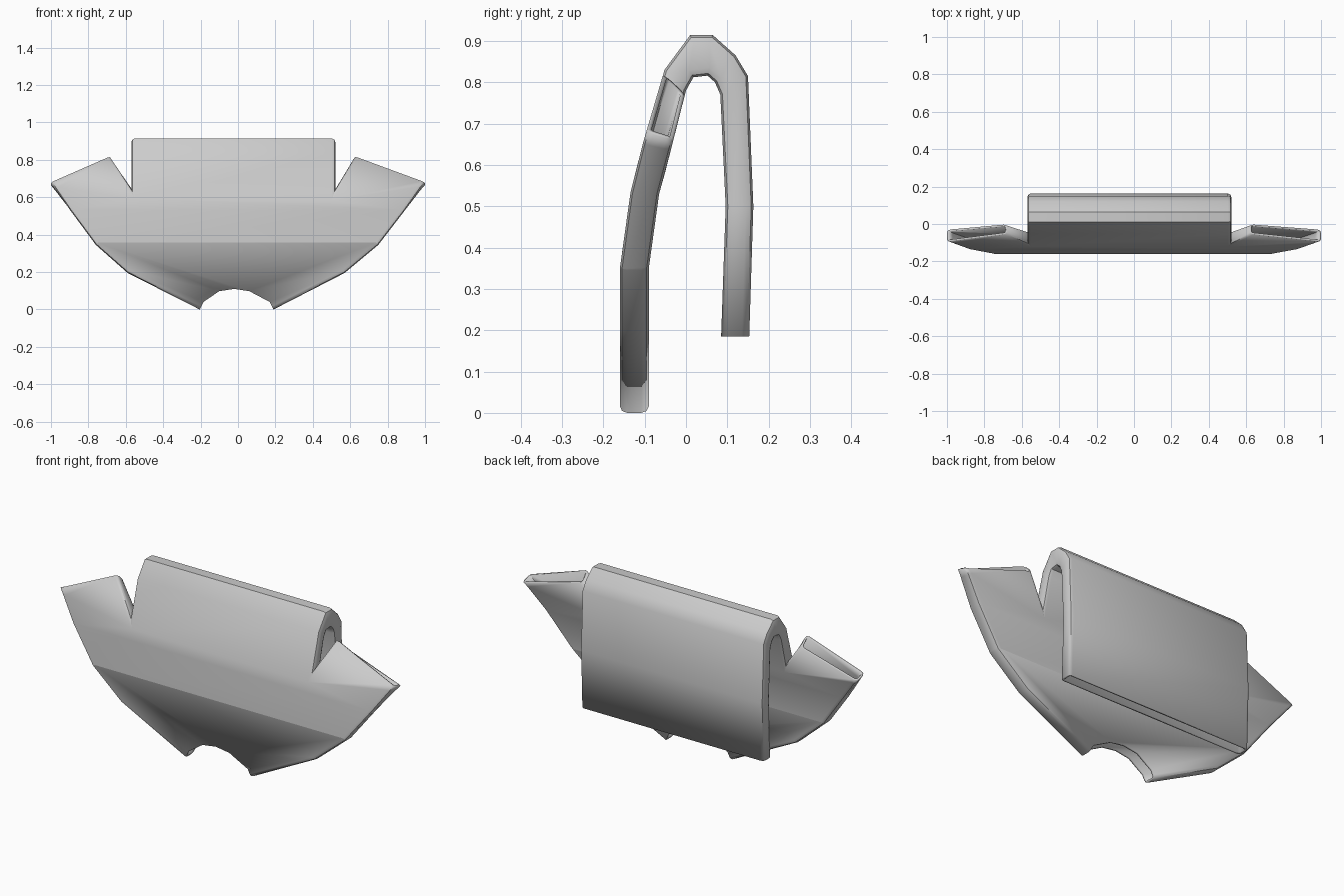
import bpy, bmesh
from mathutils import Vector

if "Cube" in bpy.data.objects:
    bpy.data.objects.remove(bpy.data.objects["Cube"])

# Fold profile: (t along the cloth, outer y, outer z, inner y, inner z)
FOLD = [
    (0.00, -0.16, 0.00, -0.09, 0.00),
    (0.35, -0.16, 0.35, -0.09, 0.35),
    (0.53, -0.135, 0.53, -0.065, 0.53),
    (0.64, -0.105, 0.65, -0.037, 0.635),
    (0.82, -0.052, 0.83, 0.00, 0.78),
    (0.90, 0.01, 0.914, 0.018, 0.812),
    (0.96, 0.065, 0.914, 0.052, 0.816),
    (1.02, 0.12, 0.865, 0.07, 0.80),
    (1.08, 0.15, 0.815, 0.083, 0.77),
    (1.35, 0.163, 0.50, 0.096, 0.50),
    (1.65, 0.153, 0.185, 0.085, 0.185),
]
HEM = FOLD[-1][0]

# Flat pattern: neck arch, right sleeve, hanging flap, left sleeve
PATTERN = [
    (-0.205, 0.0), (-0.185, 0.04), (-0.10, 0.098), (-0.02, 0.11),
    (0.06, 0.098), (0.17, 0.04), (0.19, 0.0),
    (0.57, 0.195), (0.75, 0.345), (1.0, 0.67), (0.62, 0.81), (0.52, 0.64),
    (0.52, HEM), (-0.57, HEM),
    (-0.57, 0.64), (-0.68, 0.81), (-1.0, 0.67), (-0.76, 0.345), (-0.59, 0.195),
]


def fold(x, t, inner):
    """Place a flat pattern point on the outer or inner side of the fold."""
    for a, b in zip(FOLD, FOLD[1:]):
        if t <= b[0] + 1e-5:
            break
    f = (t - a[0]) / (b[0] - a[0])
    k = 3 if inner else 1
    return Vector((x, a[k] + (b[k] - a[k]) * f, a[k + 1] + (b[k + 1] - a[k + 1]) * f))


def is_opening(p, q):
    """Neck, sleeve ends and hem stay open."""
    neck = all(abs(v[0]) < 0.21 and v[1] < 0.12 for v in (p, q))
    sleeve = all(abs(v[0]) > 0.6 and v[1] > 0.66 for v in (p, q))
    hem = all(v[1] > HEM - 1e-4 for v in (p, q))
    return neck or sleeve or hem


# Flat pattern cut along the fold lines
flat = bmesh.new()
flat.faces.new([flat.verts.new((x, t, 0)) for x, t in PATTERN])
for row in FOLD[1:-1]:
    bmesh.ops.bisect_plane(flat, geom=flat.verts[:] + flat.edges[:] + flat.faces[:],
                           dist=1e-5, plane_co=(0, row[0], 0), plane_no=(0, 1, 0))
flat.verts.index_update()

# Two folded layers joined along the pattern's border
bm = bmesh.new()
outer = [bm.verts.new(fold(v.co.x, v.co.y, False)) for v in flat.verts]
inner = [bm.verts.new(fold(v.co.x, v.co.y, True)) for v in flat.verts]
for f in flat.faces:
    ids = [v.index for v in f.verts]
    bm.faces.new([outer[i] for i in ids])
    bm.faces.new([inner[i] for i in reversed(ids)])
seams = []
for e in flat.edges:
    if e.is_boundary:
        a, b = e.verts
        i, j = a.index, b.index
        face = bm.faces.new((outer[i], outer[j], inner[j], inner[i]))
        if is_opening(a.co, b.co):
            face.material_index = 1
        else:
            seams += [bm.edges.get((outer[i], outer[j])), bm.edges.get((inner[i], inner[j]))]
flat.free()
bmesh.ops.recalc_face_normals(bm, faces=bm.faces[:])

# Rounded seams, then open the neck, sleeves and hem
bmesh.ops.bevel(bm, geom=seams, offset=0.018, segments=2, profile=0.5,
                affect='EDGES', clamp_overlap=False, material=-1)
bmesh.ops.delete(bm, geom=[f for f in bm.faces if f.material_index == 1], context='FACES')

mesh = bpy.data.meshes.new("folded_shirt")
bm.to_mesh(mesh)
bm.free()
shirt = bpy.data.objects.new("folded_shirt", mesh)
bpy.context.collection.objects.link(shirt)

# Cloth thickness
solid = shirt.modifiers.new("cloth_thickness", 'SOLIDIFY')
solid.thickness = 0.011
solid.offset = -1

bpy.context.view_layer.objects.active = shirt
shirt.select_set(True)
bpy.ops.object.shade_smooth_by_angle(angle=0.6)
